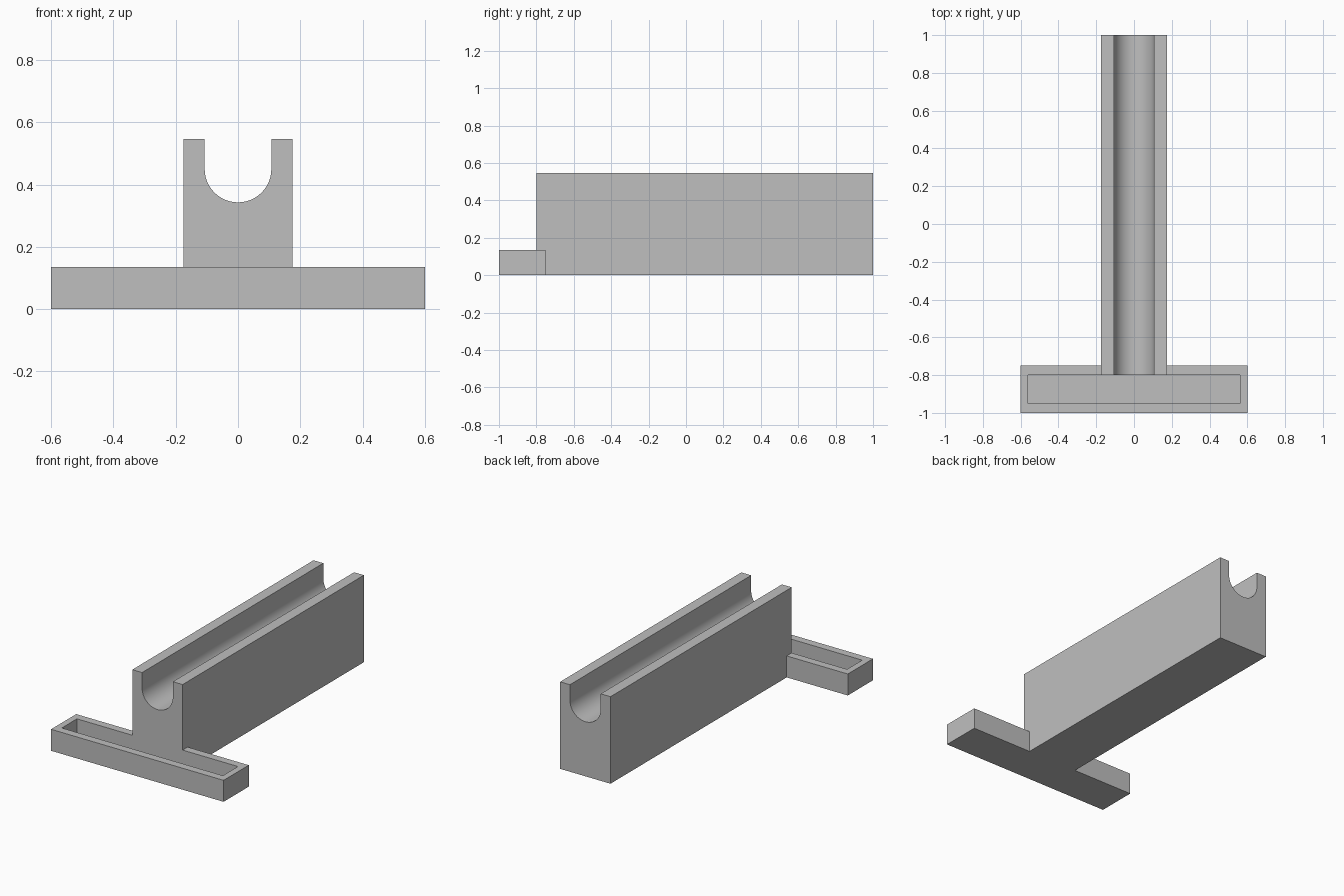
import bpy, bmesh
from math import pi, cos, sin

cube = bpy.data.objects.get("Cube")
if cube:
    bpy.data.objects.remove(cube, do_unlink=True)

grey = bpy.data.materials.new("plain grey")
grey.use_nodes = True
COLOUR = (0.52, 0.52, 0.52, 1)
grey.diffuse_color = COLOUR
grey.node_tree.nodes["Principled BSDF"].inputs["Base Color"].default_value = COLOUR


def extruded(name, points, direction):
    """Solid made by sweeping a closed planar outline along a direction."""
    bm = bmesh.new()
    face = bm.faces.new([bm.verts.new(p) for p in points])
    swept = bmesh.ops.extrude_face_region(bm, geom=[face], use_keep_orig=True)
    moved = [v for v in swept["geom"] if isinstance(v, bmesh.types.BMVert)]
    bmesh.ops.translate(bm, verts=moved, vec=direction)
    bmesh.ops.recalc_face_normals(bm, faces=bm.faces)
    mesh = bpy.data.meshes.new(name)
    bm.to_mesh(mesh)
    bm.free()
    mesh.materials.append(grey)
    obj = bpy.data.objects.new(name, mesh)
    bpy.context.collection.objects.link(obj)
    return obj


def box(name, x, y0, y1, z0, z1):
    outline = [(-x, y0, z0), (x, y0, z0), (x, y1, z0), (-x, y1, z0)]
    return extruded(name, outline, (0, 0, z1 - z0))


def combine(target, other, operation):
    mod = target.modifiers.new(operation.lower(), "BOOLEAN")
    mod.operation, mod.object, mod.solver = operation, other, "EXACT"
    bpy.context.view_layer.objects.active = target
    bpy.ops.object.modifier_apply(modifier=mod.name)
    bpy.data.objects.remove(other, do_unlink=True)


# Long block with a round-bottomed channel along its top
FRONT, BACK, HALF, TOP = -0.8, 1.0, 0.175, 0.547
RADIUS, CENTRE, STEPS = 0.107, 0.45, 32
arc = [(RADIUS * cos(pi * i / STEPS), CENTRE - RADIUS * sin(pi * i / STEPS))
       for i in range(STEPS + 1)]
profile = [(-HALF, 0), (HALF, 0), (HALF, TOP), (RADIUS, TOP),
           *arc, (-RADIUS, TOP), (-HALF, TOP)]
body = extruded("channel_block_and_tray", [(x, FRONT, z) for x, z in profile],
                (0, BACK - FRONT, 0))

# Cross tray at the front, hollowed from above
tray = box("tray", 0.6, -1.0, -0.75, 0, 0.135)
combine(tray, box("tray_pocket", 0.56, -0.95, FRONT, 0.04, 0.3), "DIFFERENCE")
combine(body, tray, "UNION")

# Smooth channel, crisp edges
bpy.ops.object.select_all(action="DESELECT")
body.select_set(True)
bpy.context.view_layer.objects.active = body
bpy.ops.object.shade_smooth_by_angle(angle=pi / 6)
